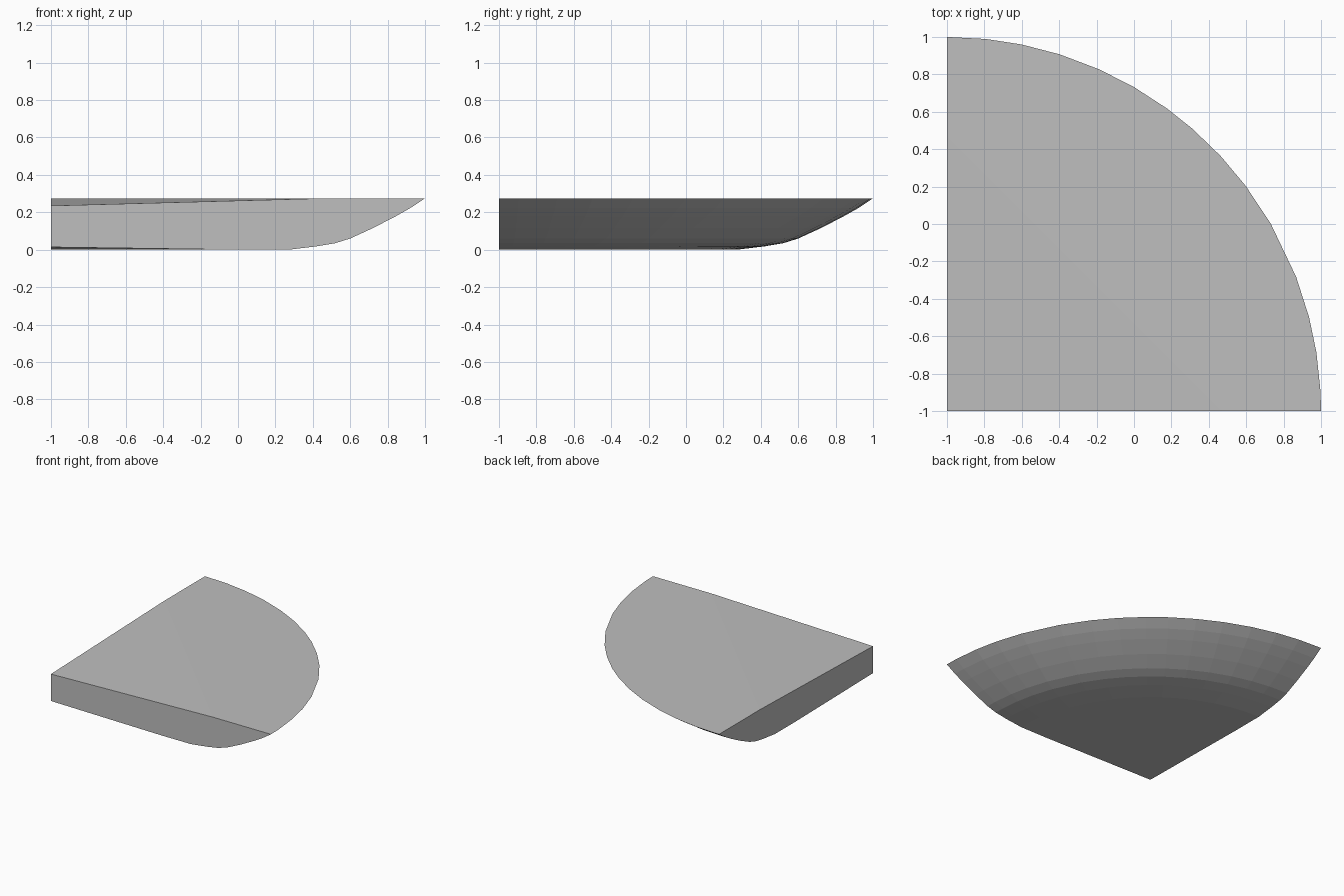
import bpy, bmesh
from math import radians, cos, sin
from mathutils import Vector

cube = bpy.data.objects.get("Cube")
if cube:
    bpy.data.objects.remove(cube, do_unlink=True)

gray = bpy.data.materials.new("plain gray")
gray.use_nodes = True
color = (0.52, 0.52, 0.52, 1)
gray.diffuse_color = color
gray.node_tree.nodes["Principled BSDF"].inputs["Base Color"].default_value = color

# Dish profile: radius from the wedge corner, and height
profile = [(1.27, 0), (1.42, 0.018), (1.52, 0.035), (1.6, 0.06),
           (1.72, 0.115), (1.84, 0.177), (1.92, 0.222), (2, 0.275)]
angles = [0, 3, 9, 14.5, 21, 30, 37, 43, 49, 54, 60, 66, 72.5, 78.5, 84, 90]
TOP = 0.275

bm = bmesh.new()


def point(radius, angle, z):
    a = radians(angle)
    return bm.verts.new(Vector((radius * cos(a) - 1, radius * sin(a) - 1, z)))


# Curved outer wall
columns = [[point(r, a, z) for r, z in profile] for a in angles]
for left, right in zip(columns, columns[1:]):
    for i in range(len(profile) - 1):
        bm.faces.new((left[i], right[i], right[i + 1], left[i + 1]))

# Top and bottom: level outer part, slightly tilted triangle at the corner
top_corner = point(0, 0, 0.235)
top_folds = [point(1.47, a, TOP) for a in (0, 90)]
bottom_corner = point(0, 0, 0.014)
bottom_folds = [point(1.0, a, 0) for a in (0, 90)]
for corner, folds, ring in ((top_corner, top_folds, -1), (bottom_corner, bottom_folds, 0)):
    bm.faces.new([corner] + folds)
    bm.faces.new([folds[0]] + [c[ring] for c in columns] + [folds[1]])

# Two straight cut sides
for side in (0, -1):
    bm.faces.new([bottom_corner, bottom_folds[side]] + columns[side]
                 + [top_folds[side], top_corner])

bmesh.ops.recalc_face_normals(bm, faces=bm.faces)
mesh = bpy.data.meshes.new("quarter_dish")
bm.to_mesh(mesh)
bm.free()
mesh.materials.append(gray)
dish = bpy.data.objects.new("quarter_dish", mesh)
bpy.context.collection.objects.link(dish)
